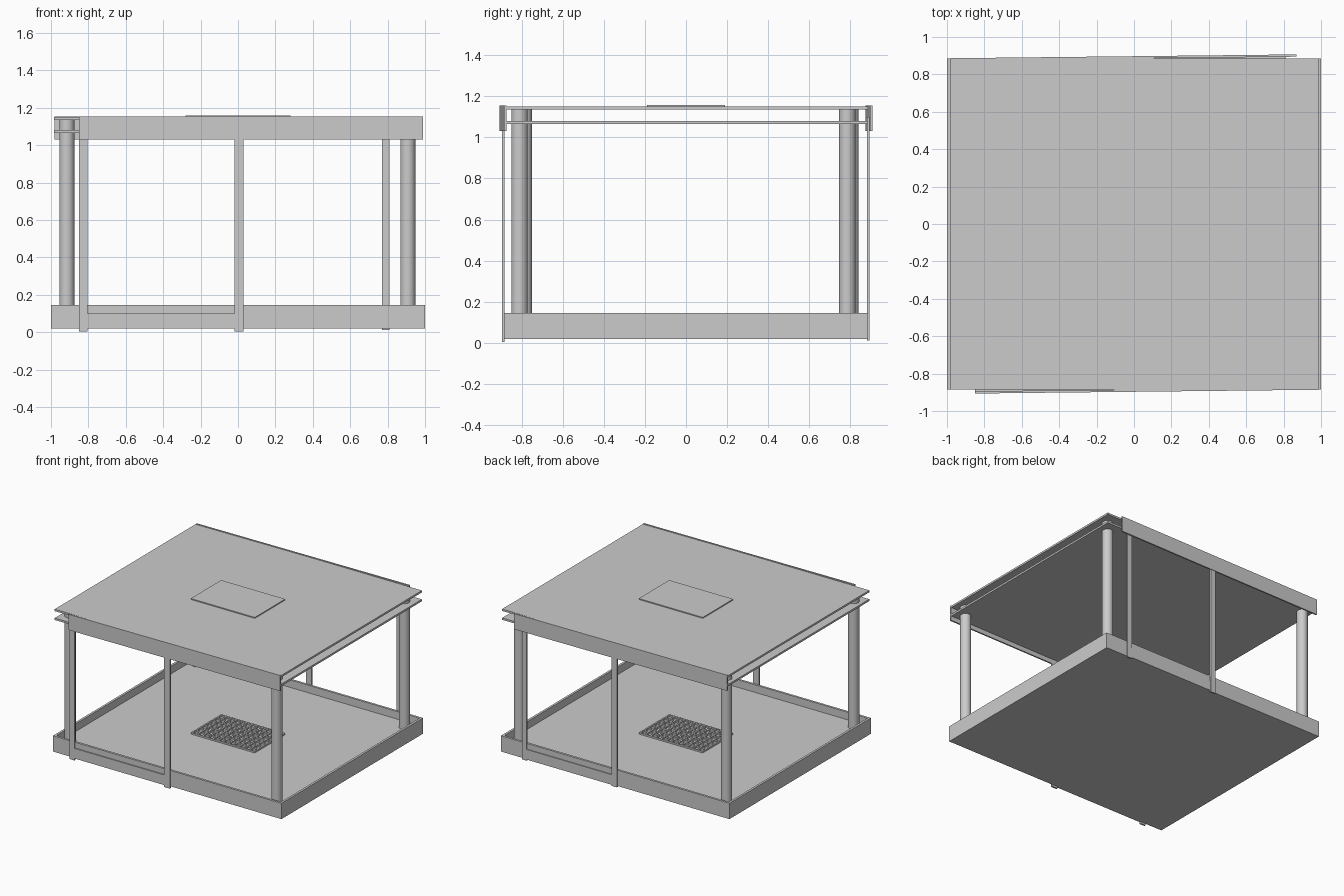
import bpy, math

if "Cube" in bpy.data.objects:
    bpy.data.objects.remove(bpy.data.objects["Cube"])

def box(name, x0, x1, y0, y1, z0, z1, parent=None):
    """Axis-aligned box given by its limits."""
    bpy.ops.mesh.primitive_cube_add(size=1)
    o = bpy.context.object
    o.name = name
    o.dimensions = (x1 - x0, y1 - y0, z1 - z0)
    o.location = ((x0 + x1) / 2, (y0 + y1) / 2, (z0 + z1) / 2)
    bpy.ops.object.transform_apply(location=True, rotation=False, scale=True)
    o.parent = parent
    return o

W, D = 1.0, 0.885      # half width and half depth
T = 0.018              # tray wall thickness
FLOOR = 0.085

# Base tray: floor slab and four rim walls
box("floor_slab", -W, W, -D, D, 0.02, FLOOR)
for s, side in ((-1, "left"), (1, "right")):
    a, b = sorted((s * W, s * (W - T)))
    box(f"{side}_base_rim", a, b, -D, D, 0.02, 0.145)
for s, side in ((-1, "front"), (1, "back")):
    a, b = sorted((s * D, s * (D - T)))
    box(f"{side}_base_rim", -W + T, W - T, a, b, 0.02, 0.145)

# Roof sheet, ceiling sheet below it and the centre hatch
box("roof_sheet", -0.985, 0.99, -D, D, 1.135, 1.15)
box("ceiling_sheet", -0.985, 0.99, -D, D, 1.065, 1.08)
box("roof_hatch", -0.28, 0.28, -0.19, 0.19, 1.15, 1.158)

# Round corner posts
for name, x, y in (("front_left", -0.915, -0.79), ("front_right", 0.908, -0.81),
                   ("back_left", -0.915, 0.80), ("back_right", 0.908, 0.785)):
    bpy.ops.mesh.primitive_cylinder_add(vertices=32, radius=0.04, depth=1.135 - FLOOR,
                                        location=(x, y, (1.135 + FLOOR) / 2))
    bpy.context.object.name = name + "_post"
    bpy.ops.object.shade_smooth_by_angle(angle=math.radians(40))

# Header boards, slightly skewed, as a half-turn pair
for turn, side in ((0, "front"), (math.pi, "back")):
    x0, x1 = (-0.85, 0.99) if turn == 0 else (-0.87, 0.98)
    h = box(f"{side}_header_board", x0, x1, -0.006, 0.006, 1.03, 1.154)
    h.location = (0, -0.891 * math.cos(turn), 0)
    h.rotation_euler.z = turn + 0.011

# Open door frames: two uprights with bottom and top rails
def door(side, y, xa, xb, wa, wb, z0):
    y0, y1 = y - 0.006, y + 0.006
    box(f"{side}_door_outer_upright", xa, xa + wa, y0, y1, z0, 1.10)
    box(f"{side}_door_inner_upright", xb - wb, xb, y0, y1, z0, 1.10)
    for part, a, b in (("bottom", 0.02, 0.10), ("top", 1.04, 1.10)):
        box(f"{side}_door_{part}_rail", xa + wa, xb - wb, y - 0.005, y + 0.005, a, b)

door("front", -0.889, -0.85, 0.03, 0.045, 0.05, 0.005)
door("back", 0.887, -0.02, 0.81, 0.045, 0.04, 0.012)

# Floor grate made of crossing bars
GX, GY, NX, NY, B = 0.28, 0.19, 12, 7, 0.006
for i in range(NX + 1):
    x = -GX + B + i * (2 * GX - 2 * B) / NX
    box(f"grate_cross_bar_{i}", x - B, x + B, -GY, GY, FLOOR, 0.098)
for i in range(NY + 1):
    y = -GY + B + i * (2 * GY - 2 * B) / NY
    box(f"grate_long_bar_{i}", -GX, GX, y - B, y + B, FLOOR, 0.097)
